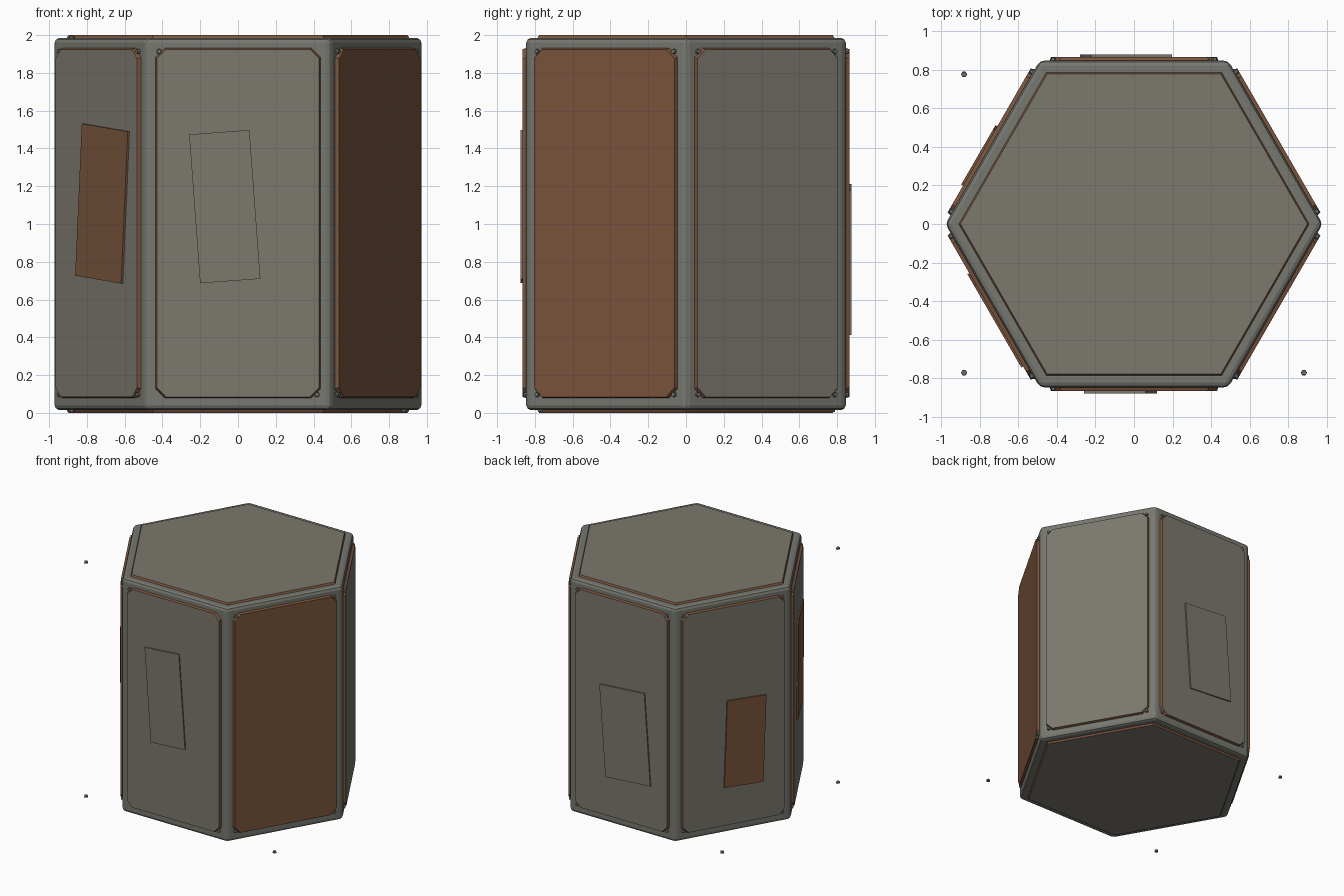
import bpy, bmesh, math
from mathutils import Matrix, Vector

if "Cube" in bpy.data.objects:
    bpy.data.objects.remove(bpy.data.objects["Cube"])


def material(name, rgb):
    m = bpy.data.materials.new(name)
    m.diffuse_color = (*rgb, 1)
    m.use_nodes = True
    m.node_tree.nodes["Principled BSDF"].inputs["Base Color"].default_value = m.diffuse_color
    return m


FRAME = material("frame_grey", (0.185, 0.188, 0.163))
GREY = material("panel_grey", (0.2, 0.188, 0.155))
RUST = material("rust_brown", (0.195, 0.09, 0.047))
STEEL = material("rivet_steel", (0.16, 0.16, 0.145))

APOTHEM = 0.846   # body side distance from the axis
PANEL_OUT = 0.866  # outer panel surface


def loft(name, base, top, z0, z1, matrix, side_mat, top_mat):
    """Closed solid between two outlines; sides and top may differ in colour."""
    bm = bmesh.new()
    a = [bm.verts.new((x, y, z0)) for x, y in base]
    b = [bm.verts.new((x, y, z1)) for x, y in top]
    n = len(a)
    bm.faces.new(a[::-1])
    bm.faces.new(b).material_index = 1
    for i in range(n):
        j = (i + 1) % n
        bm.faces.new((a[i], a[j], b[j], b[i]))
    mesh = bpy.data.meshes.new(name)
    bm.to_mesh(mesh)
    bm.free()
    mesh.materials.append(side_mat)
    mesh.materials.append(top_mat)
    ob = bpy.data.objects.new(name, mesh)
    ob.matrix_world = matrix
    bpy.context.collection.objects.link(ob)
    return ob


def ring(r, n=6):
    return [(r * math.cos(2 * math.pi * i / n), r * math.sin(2 * math.pi * i / n))
            for i in range(n)]


def chamfered(w, h, c):
    return [(w - c, -h), (w, c - h), (w, h - c), (w - c, h),
            (c - w, h), (-w, h - c), (-w, c - h), (c - w, -h)]


def side_matrix(deg):
    """Local x runs along the face, y is up, z points outward."""
    n = Vector((math.cos(math.radians(deg)), math.sin(math.radians(deg)), 0))
    up = Vector((0, 0, 1))
    return Matrix((up.cross(n), up, n)).transposed().to_4x4()


# Hexagonal body with softened edges
R = APOTHEM / math.cos(math.pi / 6)
body = loft("body", ring(R), ring(R), 0.015, 1.985, Matrix(), FRAME, FRAME)
bev = body.modifiers.new("edges", 'BEVEL')
bev.width = 0.025
bev.segments = 2

# Top and bottom cap panels
flip = Matrix.Translation((0, 0, 2)) @ Matrix.Rotation(math.pi, 4, 'X')
for name, m in (("top_cap", Matrix()), ("bottom_cap", flip)):
    loft(name, ring(0.91), ring(0.898), 1.98, 2.0, m, RUST, GREY)

# Side panels with rust edges and corner rivets
for i, deg in enumerate(range(-90, 270, 60)):
    m = side_matrix(deg)
    at = m @ Matrix.Translation((0, 1.005, 0))
    loft(f"side_panel_{i}", chamfered(0.44, 0.93, 0.05), chamfered(0.43, 0.92, 0.05),
         APOTHEM - 0.01, PANEL_OUT, at, RUST, RUST if deg == -30 else GREY)
    for sx in (-1, 1):
        for sy in (-1, 1):
            if deg == -90 and sx == sy:
                continue
            loft(f"rivet_{i}", ring(0.016), ring(0.012), APOTHEM - 0.01, APOTHEM + 0.015,
                 at @ Matrix.Translation((sx * 0.418, sy * 0.908, 0)), STEEL, STEEL)

# Crooked patch plates: side angle, along, height, width, tall, tilt, colour
PATCHES = [(-90, -0.07, 1.092, 0.32, 0.79, 4.2, GREY),
           (210, 0.073, 1.108, 0.488, 0.808, -5.0, RUST),
           (150, 0.093, 0.767, 0.33, 0.73, -2.0, RUST),
           (90, 0.042, 0.812, 0.42, 0.77, 4.2, GREY)]
for i, (deg, u, z, w, h, tilt, mat) in enumerate(PATCHES):
    m = (side_matrix(deg) @ Matrix.Translation((u, z, 0))
         @ Matrix.Rotation(math.radians(tilt), 4, 'Z'))
    box = [(-w / 2, -h / 2), (w / 2, -h / 2), (w / 2, h / 2), (-w / 2, h / 2)]
    loft(f"patch_plate_{i}", box, box, PANEL_OUT - 0.005, 0.877, m, mat, mat)

# Loose rivets off the corners
for i, p in enumerate([(-0.88, -0.77, 1.98), (-0.88, -0.77, 0.005),
                       (0.88, -0.77, 0.005), (-0.88, 0.775, 0.005)]):
    loft(f"loose_rivet_{i}", ring(0.016), ring(0.014), 0, 0.014,
         Matrix.Translation(p), STEEL, STEEL)
